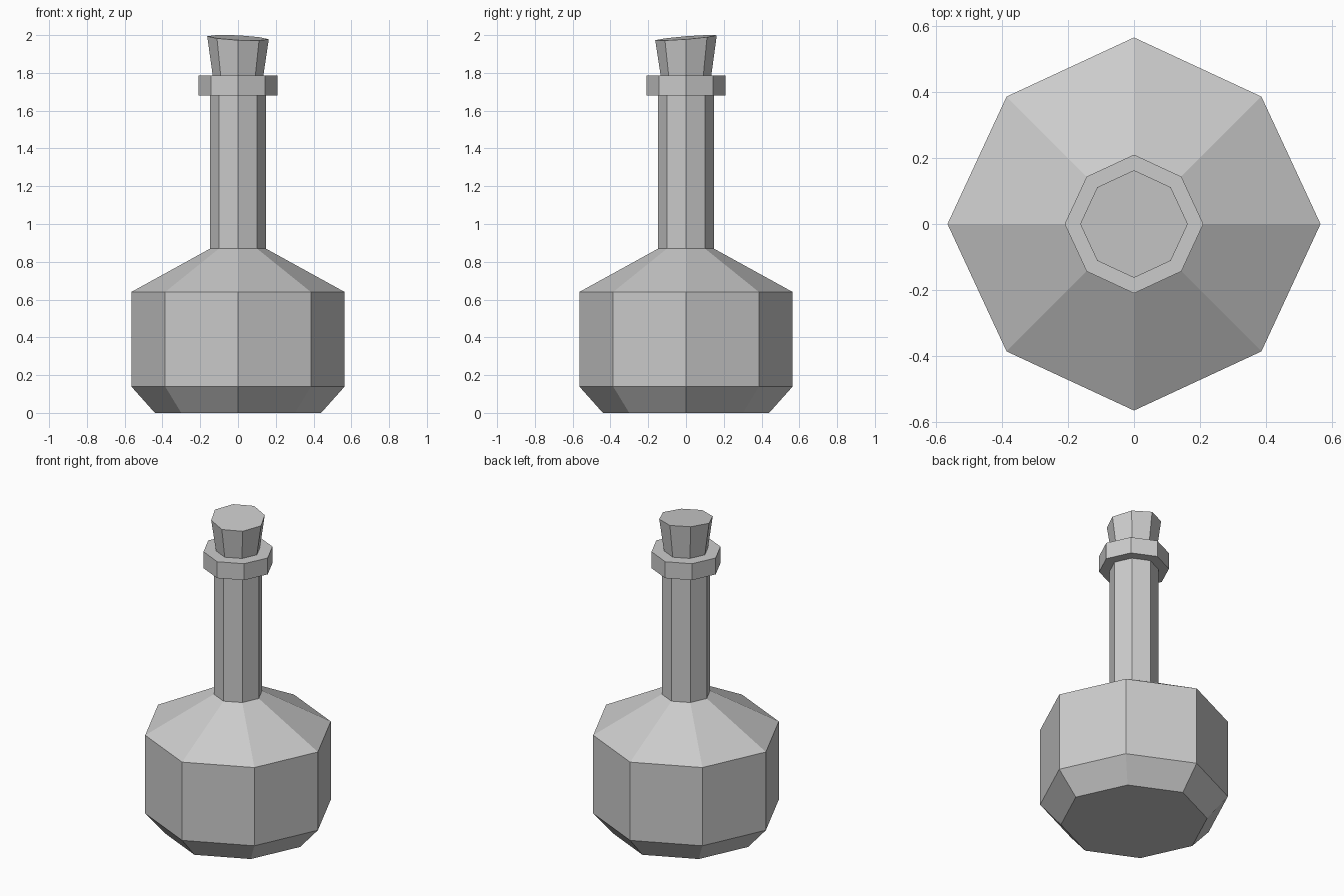
import bpy, bmesh, math

if "Cube" in bpy.data.objects:
    bpy.data.objects.remove(bpy.data.objects["Cube"])

DIAG = 0.966  # the diagonal corners sit slightly inside a true octagon


def lathe(name, profile, tilt=(0, 0)):
    """Eight-sided closed solid from (radius, z); tilt slopes the last ring."""
    bm = bmesh.new()
    rings = []
    for k, (r, z) in enumerate(profile):
        last = k == len(profile) - 1
        ring = []
        for i in range(8):
            a = i * math.pi / 4
            rr = r * (DIAG if i % 2 else 1)
            x, y = rr * math.cos(a), rr * math.sin(a)
            dz = tilt[0] * x + tilt[1] * y if last else 0
            ring.append(bm.verts.new((x, y, z + dz)))
        rings.append(ring)
    for lo, hi in zip(rings, rings[1:]):
        for i in range(8):
            j = (i + 1) % 8
            bm.faces.new((lo[i], lo[j], hi[j], hi[i]))
    bm.faces.new(rings[0][::-1])
    bm.faces.new(rings[-1])
    mesh = bpy.data.meshes.new(name)
    bm.to_mesh(mesh)
    bm.free()
    obj = bpy.data.objects.new(name, mesh)
    bpy.context.collection.objects.link(obj)
    return obj


# Bottle: base bevel, belly, shoulder, neck and lip
lathe("bottle", [(0.44, 0), (0.565, 0.14), (0.565, 0.64), (0.147, 0.87),
                 (0.147, 1.68), (0.21, 1.68), (0.21, 1.785)])

# Stopper: flared cork with a slightly slanted top
lathe("cork_stopper", [(0.131, 1.765), (0.163, 1.986)], tilt=(-0.05, 0.08))
